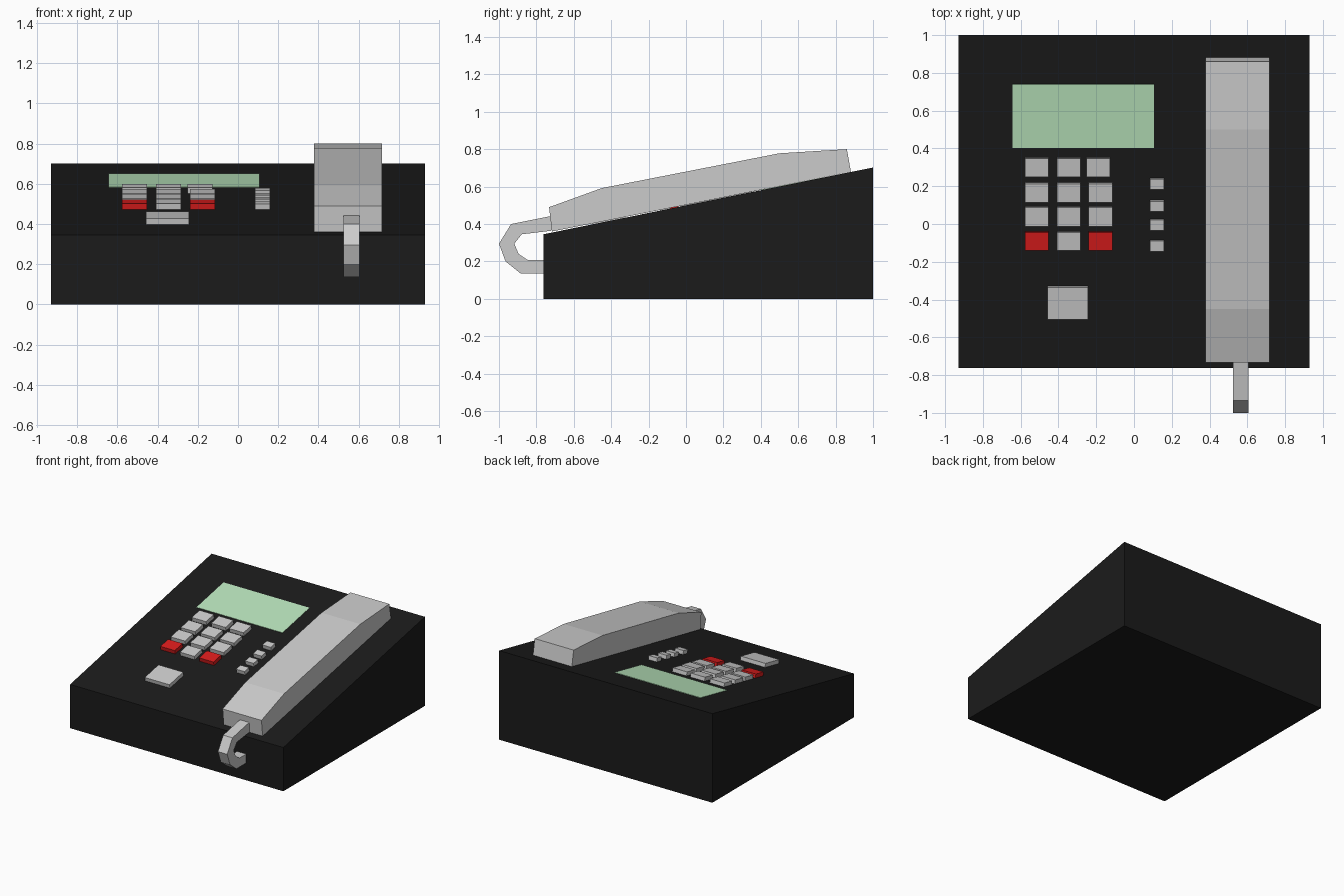
import bpy, bmesh, math
from mathutils import Matrix, Vector

if "Cube" in bpy.data.objects:
    bpy.data.objects.remove(bpy.data.objects["Cube"])

SLOPE = (0.702 - 0.345) / 1.763
ANG = math.atan(SLOPE)


def deck_z(y):
    return 0.345 + SLOPE * (y + 0.763)


def material(name, rgb):
    m = bpy.data.materials.new(name)
    m.diffuse_color = (*rgb, 1)
    m.use_nodes = True
    m.node_tree.nodes["Principled BSDF"].inputs["Base Color"].default_value = m.diffuse_color
    return m


def finish(bm, name, mat=None):
    me = bpy.data.meshes.new(name)
    bm.to_mesh(me)
    bm.free()
    if mat:
        me.materials.append(mat)
    ob = bpy.data.objects.new(name, me)
    bpy.context.collection.objects.link(ob)
    return ob


def extrude_x(name, profile, x0, x1, mat=None):
    """Side profile of (y, z) points swept from x0 to x1."""
    bm = bmesh.new()
    face = bm.faces.new([bm.verts.new((x0, y, z)) for y, z in profile])
    ext = bmesh.ops.extrude_face_region(bm, geom=[face])
    verts = [g for g in ext["geom"] if isinstance(g, bmesh.types.BMVert)]
    bmesh.ops.translate(bm, verts=verts, vec=(x1 - x0, 0, 0))
    bmesh.ops.recalc_face_normals(bm, faces=bm.faces)
    return finish(bm, name, mat)


def button(name, x0, x1, y0, y1, h=0.03, mat=None):
    """Box standing on the sloped deck; x/y are its extents seen from above."""
    length = (y1 - y0 - h * math.sin(ANG)) / math.cos(ANG)
    yb = (y0 + h * math.sin(ANG) + y1) / 2
    bm = bmesh.new()
    bmesh.ops.create_cube(bm, size=1)
    bmesh.ops.scale(bm, vec=(x1 - x0, length, h), verts=bm.verts)
    bmesh.ops.translate(bm, vec=(0, 0, h / 2), verts=bm.verts)
    place = Matrix.Translation(Vector(((x0 + x1) / 2, yb, deck_z(yb))))
    bm.transform(place @ Matrix.Rotation(ANG, 4, 'X'))
    return finish(bm, name, mat)


black = material("black_plastic", (0.011, 0.011, 0.011))
green = material("screen_green", (0.48, 0.77, 0.5))
red = material("red_key", (0.7, 0.012, 0.012))

# Wedge-shaped body
extrude_x("body", [(-0.763, 0), (1, 0), (1, 0.702), (-0.763, 0.345)],
          -0.93, 0.93, black)

# Handset lying on the deck
extrude_x("handset", [(-0.717, 0.36), (-0.732, 0.49), (-0.45, 0.592),
                      (0.5, 0.778), (0.86, 0.80), (0.882, 0.678)], 0.378, 0.717)

# Cord hooking from the handset back into the body
extrude_x("cord", [(-0.72, 0.443), (-0.935, 0.40), (-1, 0.295), (-0.965, 0.20),
                   (-0.885, 0.136), (-0.76, 0.136), (-0.76, 0.207),
                   (-0.845, 0.207), (-0.895, 0.24), (-0.918, 0.295),
                   (-0.878, 0.345), (-0.72, 0.364)], 0.525, 0.606)

# Display
button("screen", -0.644, 0.106, 0.403, 0.74, 0.003, green)

# Keypad: four rows of three, red outer keys in the last row
rows = [(0.249, 0.352), (0.113, 0.219), (-0.013, 0.093), (-0.141, -0.039)]
for r, (y0, y1) in enumerate(rows):
    for c, x in enumerate((-0.578, -0.408, -0.251 if r == 0 else -0.24)):
        button(f"key_{r}_{c}", x, x + 0.125, y0, y1,
               mat=red if r == 3 and c != 1 else None)

# Small function buttons
for i, y in enumerate((0.182, 0.065, -0.034, -0.145)):
    button(f"function_button_{i}", 0.085, 0.159, y, y + 0.061)

# Large button below the keypad
button("large_button", -0.459, -0.243, -0.506, -0.329)
